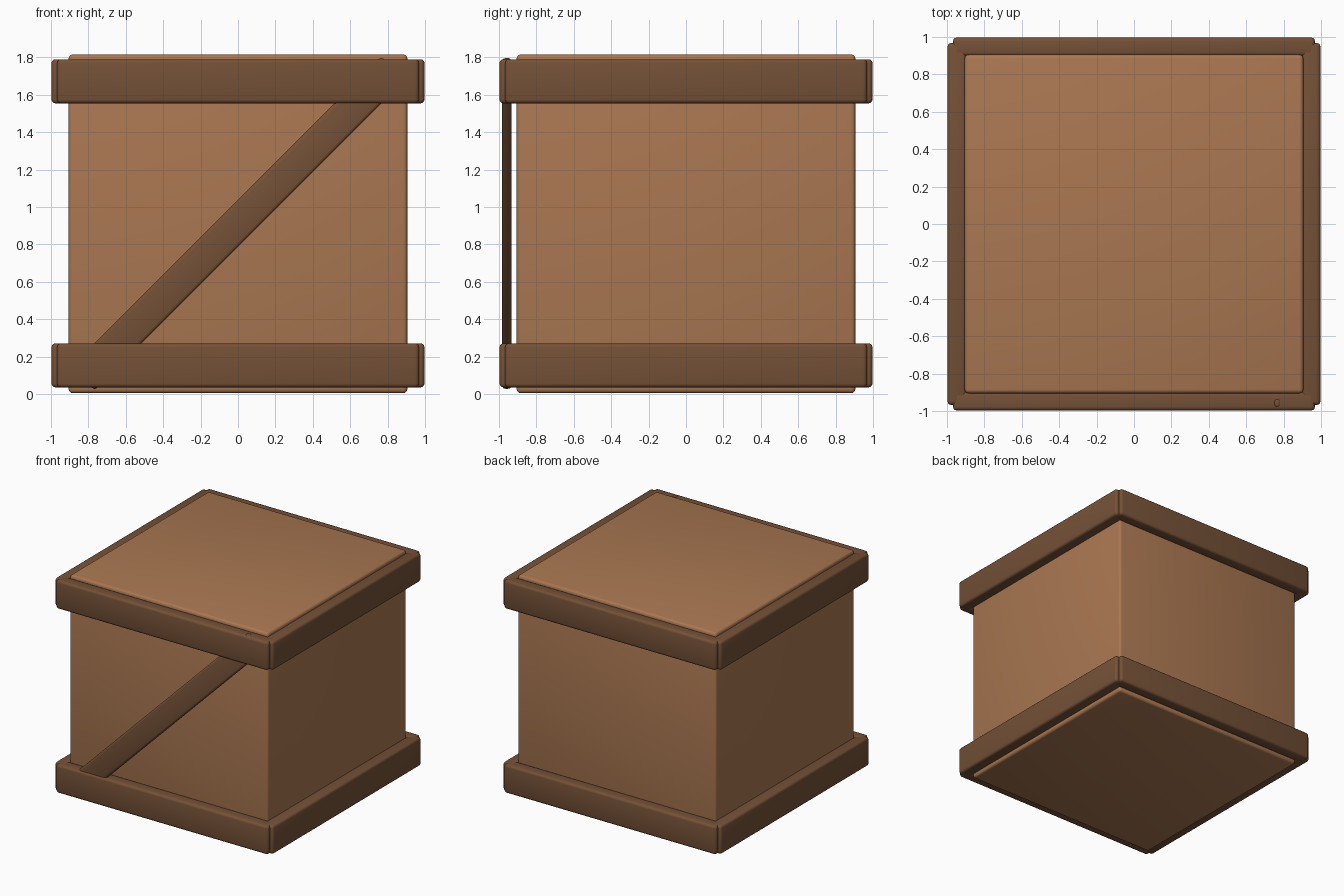
import bpy
import math

if "Cube" in bpy.data.objects:
    bpy.data.objects.remove(bpy.data.objects["Cube"])


def material(name, rgb):
    m = bpy.data.materials.new(name)
    m.diffuse_color = (*rgb, 1)
    m.use_nodes = True
    m.node_tree.nodes["Principled BSDF"].inputs["Base Color"].default_value = m.diffuse_color
    return m


LIGHT = material("light wood", (0.40, 0.185, 0.083))
DARK = material("dark wood", (0.175, 0.082, 0.038))


def board(name, size, loc, mat, bevel, tilt=0):
    """Box with rounded edges, tilted about the y axis."""
    bpy.ops.mesh.primitive_cube_add(size=1, location=loc, rotation=(0, tilt, 0))
    ob = bpy.context.object
    ob.name = name
    ob.scale = size
    bpy.ops.object.transform_apply(location=False, rotation=False, scale=True)
    ob.data.materials.append(mat)
    mod = ob.modifiers.new("rounded edges", 'BEVEL')
    mod.width = bevel
    mod.segments = 3
    bpy.ops.object.modifier_apply(modifier=mod.name)
    bpy.ops.object.shade_smooth()
    return ob


MID = 0.91  # half height of the crate

# crate body
board("crate_body", (1.81, 1.81, 1.81), (0, 0, MID), LIGHT, 0.02)

# bands of four planks around the bottom and the top
for level, z in (("bottom", 0.153), ("top", 1.672)):
    for sign, side in ((-1, "front"), (1, "back")):
        board(f"{level}_{side}_plank", (1.935, 0.1, 0.235), (0, sign * 0.947, z), DARK, 0.02)
    for sign, side in ((-1, "left"), (1, "right")):
        board(f"{level}_{side}_plank", (0.1, 1.935, 0.235), (sign * 0.947, 0, z), DARK, 0.02)

# diagonal brace on the front, slightly clear of the body
board("diagonal_brace", (2.345, 0.05, 0.178), (0, -0.958, MID + 0.002), DARK, 0.018, -math.pi / 4)
